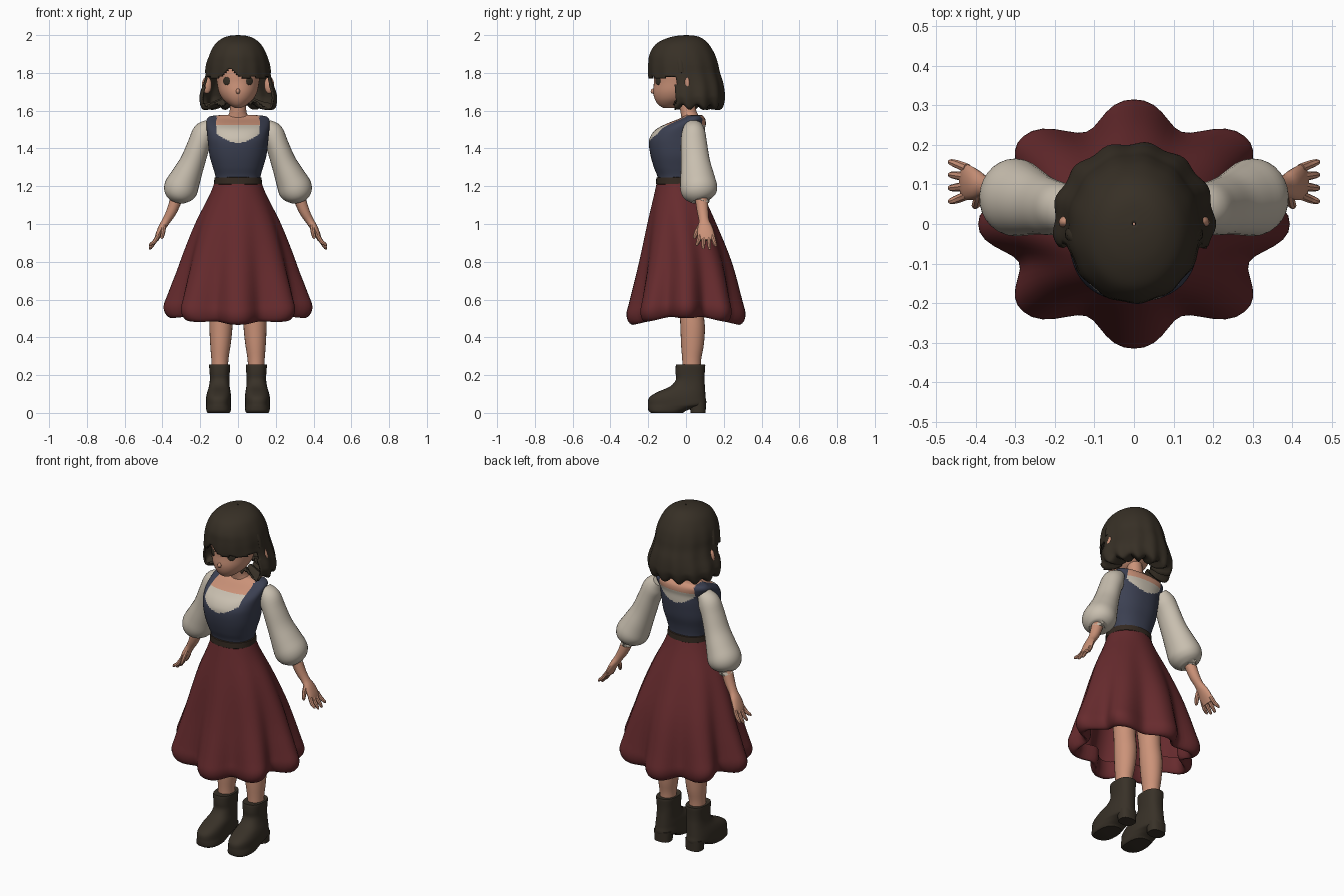
import bpy, bmesh, math
from mathutils import Vector, Matrix

def material(name, col):
    m = bpy.data.materials.new(name)
    m.diffuse_color = (*col, 1)
    return m

SKIN = material("skin", (0.60, 0.29, 0.19))
HAIR = material("dark_hair", (0.038, 0.029, 0.019))
CREAM = material("cream_cloth", (0.58, 0.52, 0.43))
NAVY = material("navy_cloth", (0.045, 0.052, 0.085))
RED = material("red_cloth", (0.135, 0.024, 0.027))
BELT = material("belt_leather", (0.034, 0.022, 0.015))
BOOT = material("boot_leather", (0.040, 0.031, 0.021))

def smooth_rows(rows, sub):
    """Catmull-Rom interpolation of tuples."""
    out = []
    for i in range(len(rows) - 1):
        a, b = rows[max(i - 1, 0)], rows[i]
        c, d = rows[i + 1], rows[min(i + 2, len(rows) - 1)]
        for k in range(sub):
            t = k / sub
            out.append([0.5 * (2*q + (r - p)*t + (2*p - 5*q + 4*r - s)*t*t + (3*q - p - 3*r + s)*t**3)
                        for p, q, r, s in zip(a, b, c, d)])
    out.append(list(rows[-1]))
    return out

def finish(name, bm, mats, angle=40):
    bmesh.ops.recalc_face_normals(bm, faces=bm.faces)
    me = bpy.data.meshes.new(name)
    bm.to_mesh(me)
    bm.free()
    ob = bpy.data.objects.new(name, me)
    bpy.context.collection.objects.link(ob)
    for m in mats:
        me.materials.append(m)
    bpy.ops.object.select_all(action='DESELECT')
    ob.select_set(True)
    bpy.context.view_layer.objects.active = ob
    bpy.ops.object.shade_smooth_by_angle(angle=math.radians(angle))
    return ob

def skin_rings(rings, caps):
    bm = bmesh.new()
    vs = [[bm.verts.new(p) for p in ring] for ring in rings]
    n = len(vs[0])
    for a, b in zip(vs, vs[1:]):
        for i in range(n):
            j = (i + 1) % n
            bm.faces.new((a[i], a[j], b[j], b[i]))
    if caps:
        bm.faces.new(vs[0])
        bm.faces.new(vs[-1])
    return bm

def loft(rows, n=32, sub=4, p=2, deform=None, caps=True):
    """Horizontal rings given as (z, centre x, centre y, radius x, radius y)."""
    rings = []
    for z, cx, cy, rx, ry in smooth_rows(rows, sub):
        ring = []
        for i in range(n):
            t = 2 * math.pi * i / n
            c, s = math.cos(t), math.sin(t)
            x = rx * math.copysign(abs(c) ** (2 / p), c)
            y = ry * math.copysign(abs(s) ** (2 / p), s)
            k, dz = deform(t, z) if deform else (1, 0)
            ring.append((cx + x * k, cy + y * k, z + dz))
        rings.append(ring)
    return skin_rings(rings, caps)

def tube(rows, n=16, sub=4):
    """Rings across a path given as (x, y, z, radius across, radius in y)."""
    rows = smooth_rows(rows, sub)
    rings = []
    for i, r in enumerate(rows):
        t = (Vector(rows[min(i + 1, len(rows) - 1)][:3]) - Vector(rows[max(i - 1, 0)][:3])).normalized()
        b = Vector((0, 1, 0))
        b = (b - t * b.dot(t)).normalized()
        a = b.cross(t)
        rings.append([Vector(r[:3]) + a * r[3] * math.cos(2*math.pi*k/n) + b * r[4] * math.sin(2*math.pi*k/n)
                      for k in range(n)])
    return skin_rings(rings, True)

def ball(name, loc, radii, mat, turn=0):
    bm = bmesh.new()
    bmesh.ops.create_uvsphere(bm, u_segments=16, v_segments=10, radius=1,
        matrix=Matrix.Translation(loc) @ Matrix.Rotation(turn, 4, 'Z') @ Matrix.Diagonal((*radii, 1)))
    return finish(name, bm, [mat])

def pair(name, make, mat):
    """One copy on each side."""
    for side, s in (("left", 1), ("right", -1)):
        bm = make()
        for v in bm.verts:
            v.co.x *= s
        finish(side + "_" + name, bm, [mat])

# Skirt: eight deep folds, hem turned under
def folds(t, z):
    w = min(1, max(0, (1.2 - z) / 0.65))
    low = min(1, max(0, (0.75 - z) / 0.2))
    v = abs(math.sin(4 * t)) ** 2.5
    return 1 - 0.2 * w ** 1.3 * v, 0.035 * low * math.cos(t) ** 2 + 0.012 * low * v

finish("skirt", loft([(1.235, 0, -.045, .119, .106), (1.15, 0, -.038, .152, .132), (1.0, 0, -.022, .228, .183),
    (.8, 0, -.003, .307, .245), (.6, 0, 0, .373, .297), (.525, 0, 0, .394, .315), (.48, 0, 0, .377, .303),
    (.467, 0, 0, .345, .275), (.50, 0, 0, .325, .258), (.56, 0, 0, .32, .255)],
    n=96, deform=folds, caps=False), [RED])

# Belt
finish("belt", loft([(1.21, 0, -.045, .122, .110), (1.213, 0, -.045, .127, .114),
    (1.245, 0, -.045, .125, .112), (1.248, 0, -.045, .118, .106)], sub=1, n=40, p=2.2), [BELT])

# Torso: bodice, shirt front and bare shoulders split by a neckline rule
bm = loft([(1.2, 0, -.045, .118, .105), (1.25, 0, -.045, .119, .106), (1.3, 0, -.05, .133, .12),
    (1.36, 0, -.05, .15, .137), (1.42, 0, -.05, .158, .146), (1.46, 0, -.045, .162, .145),
    (1.5, 0, -.03, .166, .13), (1.53, 0, .0, .168, .105), (1.555, 0, .03, .165, .072),
    (1.572, 0, .04, .14, .05), (1.578, 0, .04, .06, .04)], n=80, sub=6, p=2.3)
for f in bm.faces:
    c = f.calc_center_median()
    neck = 1.43 + 4 * c.x ** 2 + (0.025 if c.y > 0 else 0)
    if c.z < neck or abs(c.x) > 0.112:
        f.material_index = 0
    else:
        f.material_index = 1 if c.z < 1.525 else 2
finish("torso", bm, [NAVY, CREAM, SKIN])

# Neck
finish("neck", loft([(1.54, 0, .03, .075, .05), (1.575, 0, .02, .052, .046), (1.61, 0, .01, .043, .042),
    (1.69, 0, 0, .043, .042)], n=24), [SKIN])

# Puffed sleeves
pair("sleeve", lambda: tube([(.145, .04, 1.525, .035, .045), (.178, .04, 1.485, .06, .062),
    (.207, .042, 1.42, .06, .07), (.24, .05, 1.33, .066, .077), (.275, .06, 1.25, .08, .09),
    (.302, .068, 1.19, .09, .098), (.316, .075, 1.15, .076, .085), (.323, .08, 1.125, .045, .05),
    (.322, .08, 1.13, .03, .03)], n=28), CREAM)

# Forearms, palms, fingers and thumbs
pair("forearm", lambda: tube([(.32, .08, 1.15, .033, .034), (.35, .088, 1.07, .028, .03),
    (.378, .095, 1.02, .022, .027), (.40, .1, .985, .02, .038), (.42, .105, .945, .016, .045),
    (.432, .107, .915, .011, .042)]), SKIN)
for i, (off, tip) in enumerate([(-.034, .885), (-.011, .868), (.012, .865), (.034, .88)]):
    pair("finger_%d" % i, lambda: tube([(.422, .107 + off, .94, .011, .012), (.443, .107 + off * 1.25, .905, .011, .011),
        (.463, .107 + off * 1.45, tip + .008, .008, .008), (.467, .107 + off * 1.48, tip, .003, .003)], n=8, sub=2), SKIN)
pair("thumb", lambda: tube([(.392, .08, .995, .012, .014), (.396, .058, .962, .012, .013),
    (.402, .046, .93, .009, .009), (.404, .043, .922, .003, .003)], n=8, sub=2), SKIN)

# Legs
pair("leg", lambda: loft([(.2, .096, .03, .043, .048), (.28, .096, .03, .045, .05), (.36, .093, .034, .054, .06),
    (.46, .09, .035, .061, .065), (.58, .088, .025, .06, .062), (.8, .085, .01, .075, .08)], n=24), SKIN)

# Boots with separate heels
pair("boot", lambda: loft([(0, .103, -.1, .058, .085), (.01, .103, -.1, .064, .098), (.03, .103, -.075, .066, .126),
    (.045, .103, -.048, .067, .153), (.08, .103, -.046, .066, .15), (.11, .101, -.025, .062, .127),
    (.14, .099, .008, .055, .092), (.175, .097, .022, .052, .076), (.21, .097, .022, .053, .077),
    (.252, .097, .024, .056, .078), (.256, .097, .024, .052, .074)], n=32, sub=3, p=2.5), BOOT)
pair("boot_heel", lambda: loft([(0, .103, .064, .048, .04), (.06, .103, .062, .052, .044)], n=24, sub=1, p=2.6), BOOT)

# Head, nose, ears, eyes
finish("head", loft([(1.615, 0, -.09, .018, .03), (1.63, 0, -.085, .045, .06), (1.66, 0, -.065, .08, .1),
    (1.70, 0, -.05, .102, .124), (1.75, 0, -.04, .112, .13), (1.8, 0, -.03, .12, .14),
    (1.88, 0, -.02, .12, .14), (1.94, 0, -.02, .09, .1)], n=36), [SKIN])
ball("nose", (0, -.172, 1.703), (.011, .015, .014), SKIN)
for side, s in (("left", 1), ("right", -1)):
    ball(side + "_ear", (.165 * s, .005, 1.735), (.026, .018, .045), SKIN)
    ball(side + "_eye", (.061 * s, -.149, 1.757), (.023, .0045, .022), HAIR, .6 * s)

# Hair: clumped bob with the face opening cut under the fringe
def clumps(t, z):
    w = min(1, max(0, (1.95 - z) / 0.3))
    low = min(1, max(0, (1.69 - z) / 0.06))
    return 1 + .025 * w * math.cos(13 * t + .6), .014 * low * math.cos(13 * t + 2.5)

bm = loft([(2.0, 0, 0, .004, .004), (1.995, 0, 0, .05, .055), (1.98, 0, -.01, .088, .1), (1.95, 0, -.02, .123, .142),
    (1.9, 0, -.02, .15, .172), (1.85, 0, -.015, .164, .184), (1.8, 0, -.01, .17, .19), (1.75, 0, 0, .181, .195),
    (1.7, 0, .005, .198, .198), (1.66, 0, .008, .203, .195), (1.62, 0, .012, .188, .172),
    (1.625, 0, .015, .13, .12), (1.65, 0, .015, .08, .08)], n=96, sub=5, deform=clumps, caps=False)
def fringe(x):
    return 1.765 + .06 * max(0, 1 - abs(x + .045) / .045) + .018 * abs((x * 24) % 2 - 1)
cut = []
for f in bm.faces:
    c = f.calc_center_median()
    if c.y < -.055 and c.z < fringe(c.x):
        cut.append(f)
bmesh.ops.delete(bm, geom=cut, context='FACES')
hair = finish("hair", bm, [HAIR])
thick = hair.modifiers.new("thickness", 'SOLIDIFY')
thick.thickness = .01
thick.offset = -1

# Hair band over the crown
band = []
for k in range(13):
    t = math.radians(-90 + 15 * k)
    band.append((.166 * math.sin(t), -.075 + .05 * math.sin(t) ** 2, 1.80 + .174 * math.cos(t), .009, .016))
finish("hair_band", tube(band, n=10, sub=2), [HAIR])
